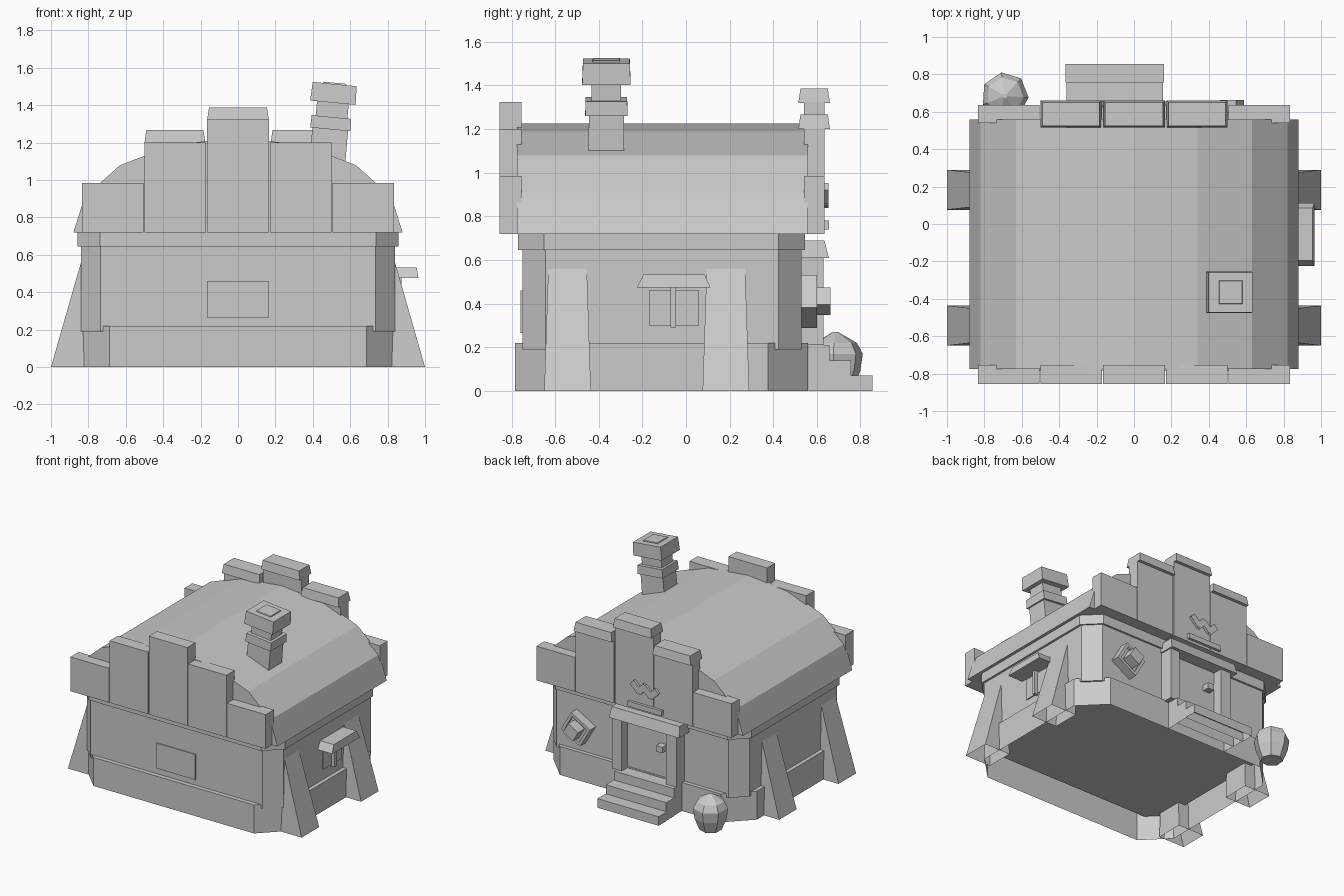
import bpy, bmesh, math
from mathutils import Matrix

cube = bpy.data.objects.get("Cube")
if cube:
    bpy.data.objects.remove(cube, do_unlink=True)

stone = bpy.data.materials.new("grey_stone")
stone.use_nodes = True
stone.diffuse_color = (0.6, 0.6, 0.6, 1)
stone.node_tree.nodes["Principled BSDF"].inputs["Base Color"].default_value = (0.6, 0.6, 0.6, 1)


def loft(name, rings, matrix=None, floor=True):
    """Skin a stack of closed rings and cap the ends; floor=False leaves the first end open."""
    bm = bmesh.new()
    loops = [[bm.verts.new(p) for p in ring] for ring in rings]
    n = len(loops[0])
    for low, high in zip(loops, loops[1:]):
        for i in range(n):
            j = (i + 1) % n
            bm.faces.new((low[i], low[j], high[j], high[i]))
    bm.faces.new(loops[-1])
    if floor:
        bm.faces.new(loops[0])
    if matrix:
        bm.transform(matrix)
    bmesh.ops.recalc_face_normals(bm, faces=bm.faces)
    mesh = bpy.data.meshes.new(name)
    bm.to_mesh(mesh)
    bm.free()
    mesh.materials.append(stone)
    bpy.context.collection.objects.link(bpy.data.objects.new(name, mesh))


def rect(x0, x1, y0, y1, z):
    return [(x0, y0, z), (x1, y0, z), (x1, y1, z), (x0, y1, z)]


def box(name, x, y, z, taper=0, matrix=None, floor=True):
    """Box from ranges; taper pulls in the top edge."""
    loft(name, [rect(*x, *y, z[0]),
                rect(x[0] + taper, x[1] - taper, y[0] + taper, y[1] - taper, z[1])], matrix, floor)


def octagon(x, y0, y1, cut, z):
    return [(-x + cut, y0, z), (x - cut, y0, z), (x, y0 + cut, z), (x, y1 - cut, z),
            (x - cut, y1, z), (-x + cut, y1, z), (-x, y1 - cut, z), (-x, y0 + cut, z)]


# House body with chamfered corners, hollow under the plinth
for name, x, y0, y1, cut, z0, z1 in [("plinth", 0.87, -0.785, 0.56, 0.183, 0, 0.22),
                                     ("walls", 0.84, -0.75, 0.53, 0.105, 0.19, 0.72),
                                     ("eaves_band", 0.857, -0.77, 0.545, 0.12, 0.645, 0.72)]:
    loft(name, [octagon(x, y0, y1, cut, z) for z in (z0, z1)], floor=name != "plinth")

# Barrel roof
half = [(0.88, 0.72), (0.82, 0.91), (0.63, 1.08), (0.34, 1.19)]
arch = half + [(0, 1.225)] + [(-x, z) for x, z in reversed(half)]
loft("roof", [[(x, y, z) for x, z in arch] for y in (-0.775, 0.56)])

# Stepped gable blocks, capped at the back
for side, y in (("front", (-0.855, -0.755)), ("back", (0.54, 0.635))):
    box(side + "_gable_centre", (-0.165, 0.165), y, (0.72, 1.325))
    for s, label in ((1, "left"), (-1, "right")):
        for part, a, b, top in (("inner", 0.172, 0.5, 1.2), ("outer", 0.505, 0.835, 0.985)):
            box(f"{side}_gable_{part}_{label}", sorted((s * a, s * b)), y, (0.72, top))
box("gable_cap_centre", (-0.165, 0.165), (0.515, 0.66), (1.32, 1.387), 0.01)
for s, label in ((1, "left"), (-1, "right")):
    box("gable_cap_" + label, sorted((s * 0.175, s * 0.5)), (0.515, 0.66), (1.2, 1.268), 0.01)

# Sloping buttresses on both sides
for s, label in ((1, "left"), (-1, "right")):
    for y, place in ((-0.543, "front"), (0.183, "back")):
        loft(f"{place}_buttress_{label}",
             [rect(s * 0.78, s * 1.0, y - 0.107, y + 0.107, 0),
              rect(s * 0.78, s * 0.835, y - 0.088, y + 0.088, 0.575)], floor=False)

# Leaning chimney
lean = Matrix.Translation((0.477, -0.365, 1.1)) @ Matrix.Rotation(math.radians(5.5), 4, 'Y')
for name, rx, ry, z0, z1, taper in [("shaft", 0.098, 0.083, -0.1, 0.2, 0.003),
                                    ("ring", 0.108, 0.097, 0.172, 0.238, 0.002),
                                    ("neck", 0.085, 0.068, 0.23, 0.33, 0),
                                    ("cap", 0.122, 0.111, 0.315, 0.415, 0.004),
                                    ("mouth", 0.065, 0.065, 0.41, 0.422, 0.004)]:
    box("chimney_" + name, (-rx, rx), (-ry, ry), (z0, z1), taper, lean)

# Side window with awning
box("window_pane", (0.82, 0.848), (-0.17, 0.06), (0.30, 0.463))
box("window_mullion", (0.83, 0.875), (-0.07, -0.045), (0.29, 0.48))
loft("window_awning", [rect(0.82, 0.965, -0.225, 0.112, 0.475),
                       rect(0.82, 0.955, -0.195, 0.085, 0.533)])

# Front hatch
box("front_hatch", (-0.165, 0.165), (-0.759, -0.74), (0.265, 0.46))

# Back doorway and steps
box("door", (-0.28, 0.12), (0.5, 0.556), (0.2, 0.62))
for label, x in (("left", (0.11, 0.19)), ("right", (-0.36, -0.27))):
    box("door_post_" + label, x, (0.5, 0.63), (0.21, 0.63))
loft("door_lintel", [rect(-0.40, 0.20, 0.5, 0.655, 0.61), rect(-0.39, 0.19, 0.5, 0.635, 0.69)])
box("door_handle", (-0.225, -0.17), (0.55, 0.61), (0.43, 0.475))
box("sign_shelf", (-0.25, 0.04), (0.62, 0.655), (0.74, 0.78))
for i in range(3):
    front = 0.855 - 0.098 * i
    box(f"step_{i + 1}", (-0.365 + 0.004 * i, 0.16 - 0.004 * i),
        (front - 0.098, front), (0, 0.07 * (i + 1)), floor=False)

# Zigzag ornament above the door
for i in range(4):
    turn = Matrix.Translation((-0.025 - 0.05 * i, 0.64, 0.905 - 0.006 * i)) @ \
        Matrix.Rotation(math.radians(45 if i % 2 else -45), 4, 'Y')
    box(f"zigzag_bar_{i + 1}", (-0.045, 0.045), (-0.015, 0.014), (-0.024, 0.024), 0, turn)

# Tilted back window
tilt = Matrix.Translation((0.525, 0.54, 0.41)) @ Matrix.Rotation(math.radians(-30), 4, 'Y')
box("back_window_pane", (-0.09, 0.09), (-0.04, 0.04), (-0.08, 0.08), 0, tilt)
box("back_window_shutter", (-0.048, 0.048), (-0.04, 0.122), (-0.045, 0.045), 0, tilt)
for s, label in ((1, "left"), (-1, "right")):
    box("back_window_side_" + label, sorted((s * 0.072, s * 0.094)), (-0.04, 0.06), (-0.086, 0.086), 0, tilt)
for s, label in ((1, "top"), (-1, "bottom")):
    box("back_window_" + label, (-0.094, 0.094), (-0.04, 0.06), sorted((s * 0.064, s * 0.086)), 0, tilt)

# Seven-sided barrel
rings = []
for r, z in [(0.08, 0), (0.115, 0.09), (0.127, 0.17), (0.1, 0.22), (0.012, 0.27)]:
    angles = [math.tau * k / 7 - 0.07 for k in range(7)]
    rings.append([(-0.69 + r * math.cos(a), 0.685 + r * math.sin(a), z) for a in angles])
loft("barrel", rings)
